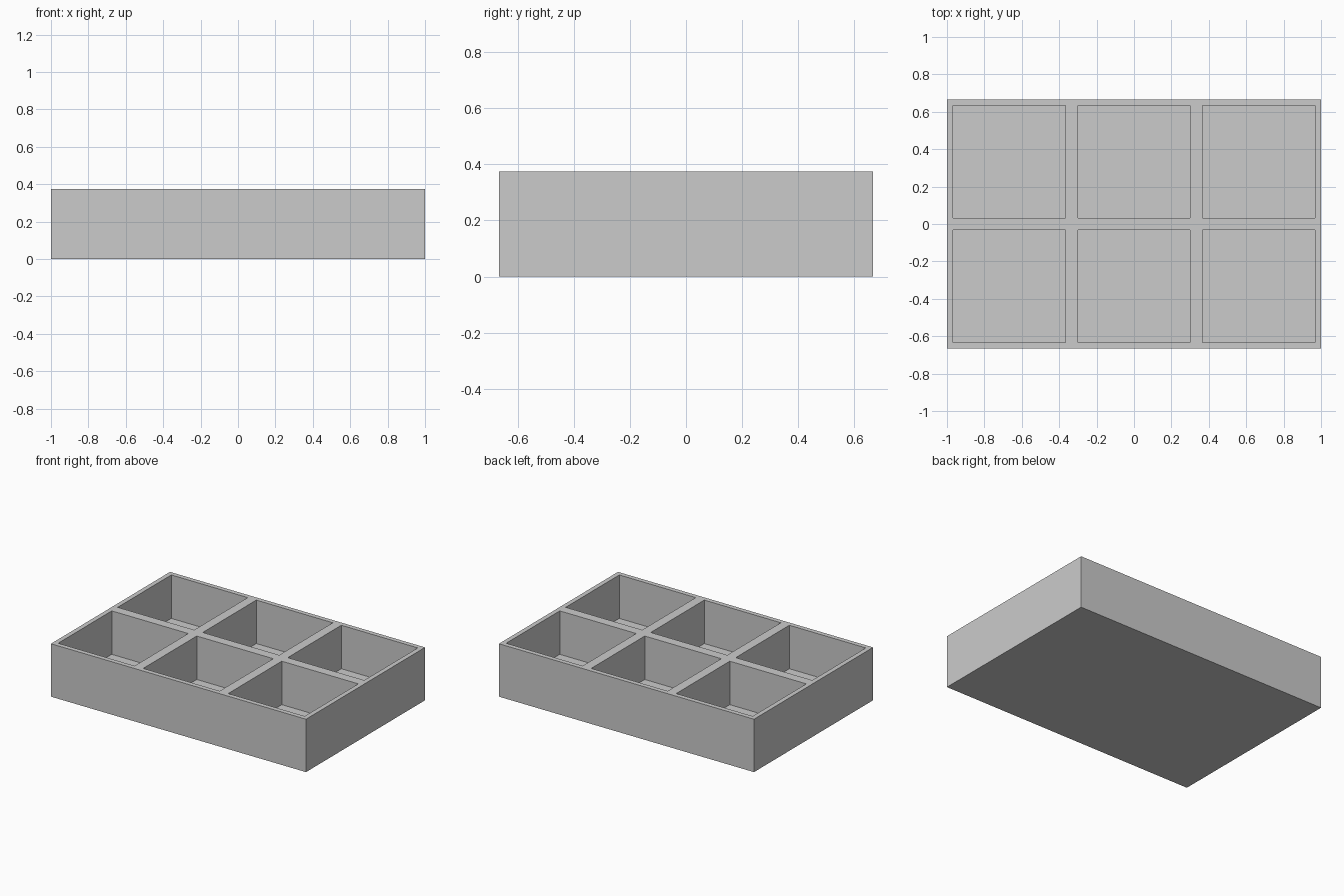
import bpy
import bmesh

default = bpy.data.objects.get("Cube")
if default:
    bpy.data.objects.remove(default, do_unlink=True)

WALL = 1 / 30            # outer wall; inner ribs are twice this
CELL = 0.6               # square compartment
PITCH = CELL + 2 * WALL
HEIGHT, FLOOR = 0.375, 0.067
COLS, ROWS = 3, 2

grey = bpy.data.materials.new("plain grey")
grey.use_nodes = True
colour = (0.6, 0.6, 0.6, 1)
grey.diffuse_color = colour
grey.node_tree.nodes["Principled BSDF"].inputs["Base Color"].default_value = colour


def grid_lines(count):
    """Outer edges and compartment edges along one axis."""
    half = count * PITCH / 2
    lines = [-half]
    for i in range(count):
        start = -half + i * PITCH + WALL
        lines += [start, start + CELL]
    return lines + [half]


bm = bmesh.new()

# Rim: a grid of faces, with every compartment opening marked
xs, ys = grid_lines(COLS), grid_lines(ROWS)
verts = [[bm.verts.new((x, y, HEIGHT)) for x in xs] for y in ys]
openings = []
for j in range(len(ys) - 1):
    for i in range(len(xs) - 1):
        face = bm.faces.new((verts[j][i], verts[j][i + 1],
                             verts[j + 1][i + 1], verts[j + 1][i]))
        if i % 2 and j % 2:
            openings.append(face)

# Outer walls, extruded down from the boundary, and the base
border = [e for e in bm.edges if e.is_boundary]
new = bmesh.ops.extrude_edge_only(bm, edges=border)["geom"]
lower = [v for v in new if isinstance(v, bmesh.types.BMVert)]
for v in lower:
    v.co.z = 0
bmesh.ops.contextual_create(bm, geom=[e for e in new if isinstance(e, bmesh.types.BMEdge)
                                      and all(v in lower for v in e.verts)])

# Compartments, sunk to the floor
for face in openings:
    sunk = bmesh.ops.extrude_discrete_faces(bm, faces=[face])["faces"][0]
    for v in sunk.verts:
        v.co.z = FLOOR

# Merge the flat rim and wall faces, keeping real corners
bmesh.ops.recalc_face_normals(bm, faces=bm.faces)

mesh = bpy.data.meshes.new("compartment_tray")
bm.to_mesh(mesh)
bm.free()
mesh.materials.append(grey)
tray = bpy.data.objects.new("compartment_tray", mesh)
bpy.context.collection.objects.link(tray)
